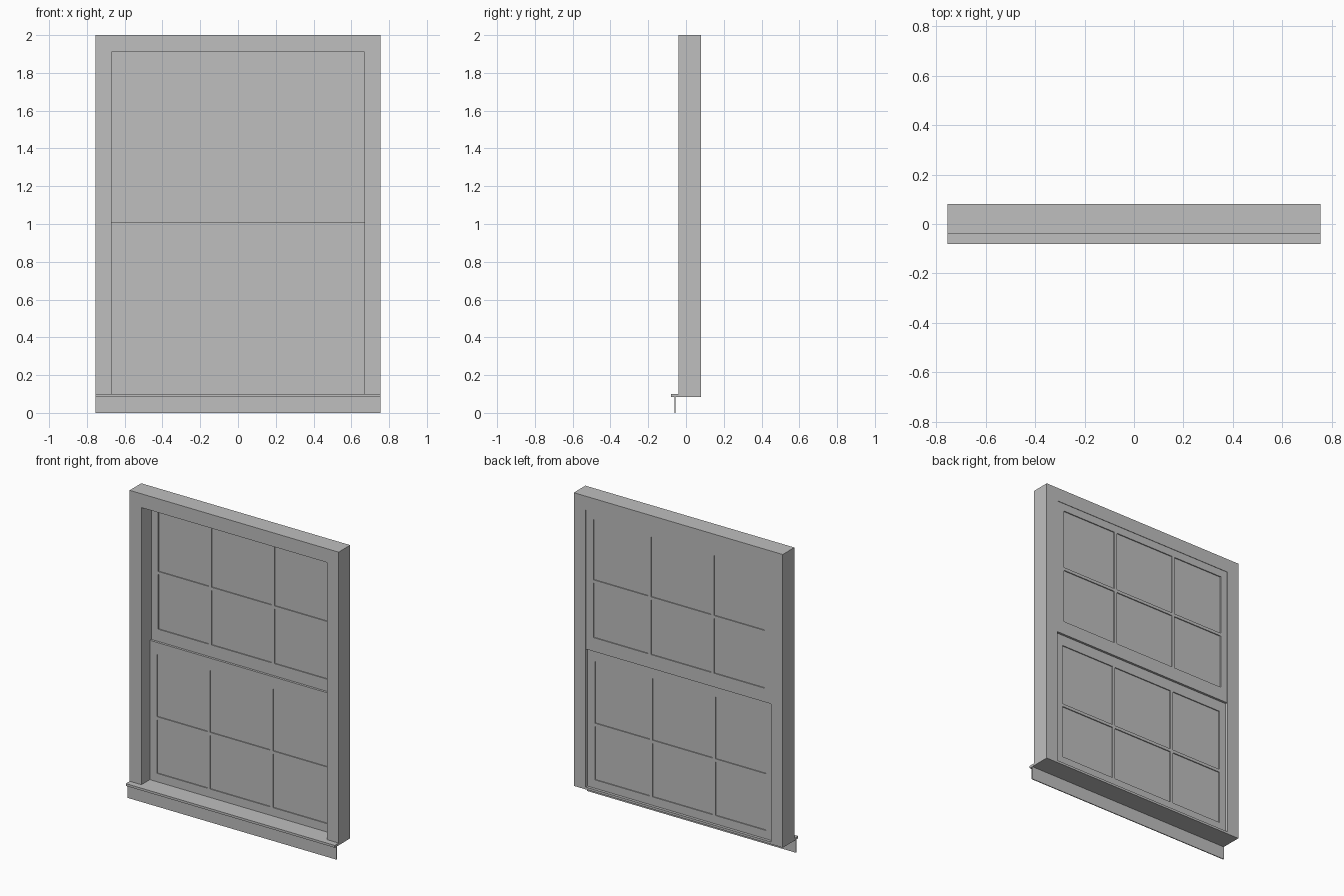
import bpy

if "Cube" in bpy.data.objects:
    bpy.data.objects.remove(bpy.data.objects["Cube"])

grey = bpy.data.materials.new("window_grey")
grey.diffuse_color = (0.52, 0.52, 0.52, 1)
grey.use_nodes = True
grey.node_tree.nodes["Principled BSDF"].inputs["Base Color"].default_value = grey.diffuse_color


def add_boxes(name, boxes):
    """One object made of boxes given as (x0, x1, y0, y1, z0, z1)."""
    verts, faces = [], []
    for x0, x1, y0, y1, z0, z1 in boxes:
        b = len(verts)
        verts += [(x, y, z) for z in (z0, z1)
                  for x, y in ((x0, y0), (x1, y0), (x1, y1), (x0, y1))]
        faces += [(b + 3, b + 2, b + 1, b), (b + 4, b + 5, b + 6, b + 7)]
        faces += [(b + i, b + (i + 1) % 4, b + 4 + (i + 1) % 4, b + 4 + i)
                  for i in range(4)]
    mesh = bpy.data.meshes.new(name)
    mesh.from_pydata(verts, [], faces)
    mesh.materials.append(grey)
    obj = bpy.data.objects.new(name, mesh)
    bpy.context.collection.objects.link(obj)
    return obj


W, IN = 0.755, 0.67            # outer and inner half widths
FRONT, BACK = -0.04, 0.08      # casing depth
SILL0, SILL1 = 0.085, 0.10     # sill underside and top
HEAD = 1.91                    # underside of head

# Casing
add_boxes("left_jamb", [(-W, -IN, FRONT, BACK, SILL1, HEAD)])
add_boxes("right_jamb", [(IN, W, FRONT, BACK, SILL1, HEAD)])
add_boxes("head", [(-W, W, FRONT, BACK, HEAD, 2.0)])

# Sill with projecting lip, and thin apron board below it
add_boxes("sill", [(-W, W, -0.08, BACK, SILL0, SILL1)])
add_boxes("apron", [(-W, W, -0.062, -0.056, 0.0, SILL0)])


def add_sash(name, y0, y1, z0, z1, p0, p1, m0, m1):
    """Sash z0..z1 with panes from p0 to p1, split by a bar m0..m1."""
    left, right = -0.62, 0.615
    add_boxes(name + "_frame", [
        (-IN, left, y0, y1, z0, z1), (right, IN, y0, y1, z0, z1),
        (left, right, y0, y1, z0, p0), (left, right, y0, y1, p1, z1)])
    # Glazing bars
    bars = [(x, x + 0.02, y0, y1, p0, p1) for x in (-0.255, 0.20)]
    bars += [(a, b, y0, y1, m0, m1) for a, b in
             ((left, -0.255), (-0.235, 0.20), (0.22, right))]
    add_boxes(name + "_glazing_bars", bars)
    # Glass
    mid = (y0 + y1) / 2
    add_boxes(name + "_glass",
              [(left, right, mid - 0.001, mid + 0.001, p0, p1)])


add_sash("lower_sash", 0.047, 0.062, SILL1, 1.01, 0.155, 0.93, 0.505, 0.525)
add_sash("upper_sash", 0.062, 0.077, 1.00, HEAD, 1.09, 1.86, 1.447, 1.467)
